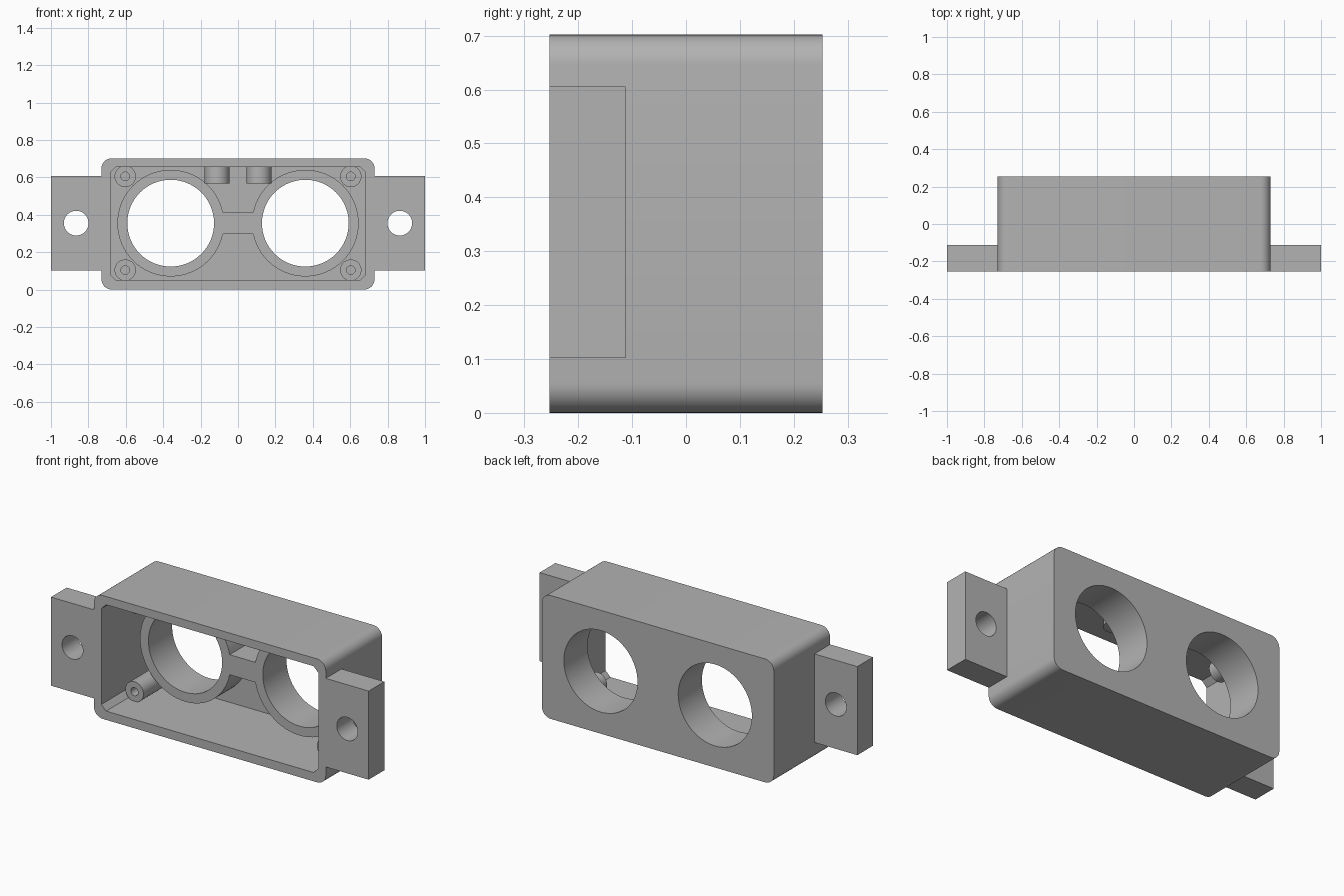
import bpy
import bmesh
from math import cos, sin, pi

if "Cube" in bpy.data.objects:
    bpy.data.objects.remove(bpy.data.objects["Cube"])

GREY = (0.45, 0.45, 0.45, 1)
mat = bpy.data.materials.new("plain grey")
mat.use_nodes = True
mat.diffuse_color = GREY
mat.node_tree.nodes["Principled BSDF"].inputs["Base Color"].default_value = GREY

FRONT, BACK, WALL = -0.253, 0.253, 0.20
HEIGHT, HALF = 0.702, 0.73
MID = 0.355
BORE_X, RIM_FRONT, POST_FRONT = 0.36, 0.04, -0.07


def prism(name, outline, lo, hi, axis="y"):
    """Extrude a 2D outline along y (outline in x, z) or along z (in x, y)."""
    bm = bmesh.new()
    place = (lambda p: (p[0], lo, p[1])) if axis == "y" else (lambda p: (p[0], p[1], lo))
    face = bm.faces.new([bm.verts.new(place(p)) for p in outline])
    new = bmesh.ops.extrude_face_region(bm, geom=[face])["geom"]
    shift = (0, hi - lo, 0) if axis == "y" else (0, 0, hi - lo)
    bmesh.ops.translate(bm, vec=shift, verts=[g for g in new if isinstance(g, bmesh.types.BMVert)])
    bmesh.ops.recalc_face_normals(bm, faces=bm.faces)
    mesh = bpy.data.meshes.new(name)
    bm.to_mesh(mesh)
    bm.free()
    mesh.materials.append(mat)
    ob = bpy.data.objects.new(name, mesh)
    bpy.context.collection.objects.link(ob)
    return ob


def circle(cx, cy, r, n=64):
    return [(cx + r * cos(2 * pi * i / n), cy + r * sin(2 * pi * i / n)) for i in range(n)]


def rounded(x0, x1, z0, z1, r=0, steps=8):
    """Rectangle with rounded corners; one step gives chamfers, r=0 gives square corners."""
    if not r:
        return [(x0, z0), (x1, z0), (x1, z1), (x0, z1)]
    centres = [(x1 - r, z1 - r), (x0 + r, z1 - r), (x0 + r, z0 + r), (x1 - r, z0 + r)]
    return [(cx + r * cos((q + i / steps) * pi / 2), cz + r * sin((q + i / steps) * pi / 2))
            for q, (cx, cz) in enumerate(centres) for i in range(steps + 1)]


def combine(ob, other, operation="DIFFERENCE"):
    """Apply a boolean and discard the second object."""
    mod = ob.modifiers.new("boolean", "BOOLEAN")
    mod.operation, mod.object, mod.solver = operation, other, "EXACT"
    bpy.context.view_layer.objects.active = ob
    bpy.ops.object.modifier_apply(modifier=mod.name)
    bpy.data.objects.remove(other)


def bore(ob, x, z, r, lo=-0.5, hi=0.5):
    combine(ob, prism("cutter", circle(x, z, r), lo, hi))


parts = []

# Open-fronted housing with two round openings in the back wall
housing = prism("housing", rounded(-HALF, HALF, 0, HEIGHT, 0.055), FRONT, BACK)
combine(housing, prism("cutter", rounded(-0.683, 0.683, 0.05, 0.655, 0.03, 1), -0.5, WALL))
for side in (-1, 1):
    bore(housing, side * BORE_X, MID, 0.232)
parts.append(housing)

# Twin round rims joined by a bridge
rims = prism("twin_rims", circle(-BORE_X, MID, 0.285), RIM_FRONT, WALL)
combine(rims, prism("rim", circle(BORE_X, MID, 0.285), RIM_FRONT, WALL), "UNION")
combine(rims, prism("bridge", rounded(-0.1, 0.1, 0.298, 0.412), RIM_FRONT, WALL), "UNION")
for side in (-1, 1):
    bore(rims, side * BORE_X, MID, 0.232)
parts.append(rims)

for side, label in ((-1, "right"), (1, "left")):
    # Mounting ear with a screw hole
    x0, x1 = sorted((side * HALF, side))
    ear = prism(label + "_ear", rounded(x0, x1, 0.102, 0.606), FRONT, -0.112)
    bore(ear, side * 0.865, MID, 0.066)
    parts.append(ear)

    # Screw posts in the cavity corners
    for z, level in ((0.104, "lower"), (0.605, "upper")):
        post = prism(f"{label}_{level}_post", circle(side * 0.603, z, 0.057, 32), POST_FRONT, WALL)
        bore(post, side * 0.603, z, 0.023, hi=WALL - 0.01)
        parts.append(post)

    # Short peg hanging from the ceiling
    parts.append(prism(label + "_ceiling_peg", circle(side * 0.112, 0, 0.067, 32), 0.567, 0.665, "z"))

# Smooth curved walls while keeping edges crisp
bpy.ops.object.select_all(action="DESELECT")
for ob in parts:
    ob.select_set(True)
bpy.context.view_layer.objects.active = housing
bpy.ops.object.shade_smooth_by_angle(angle=pi / 6)
